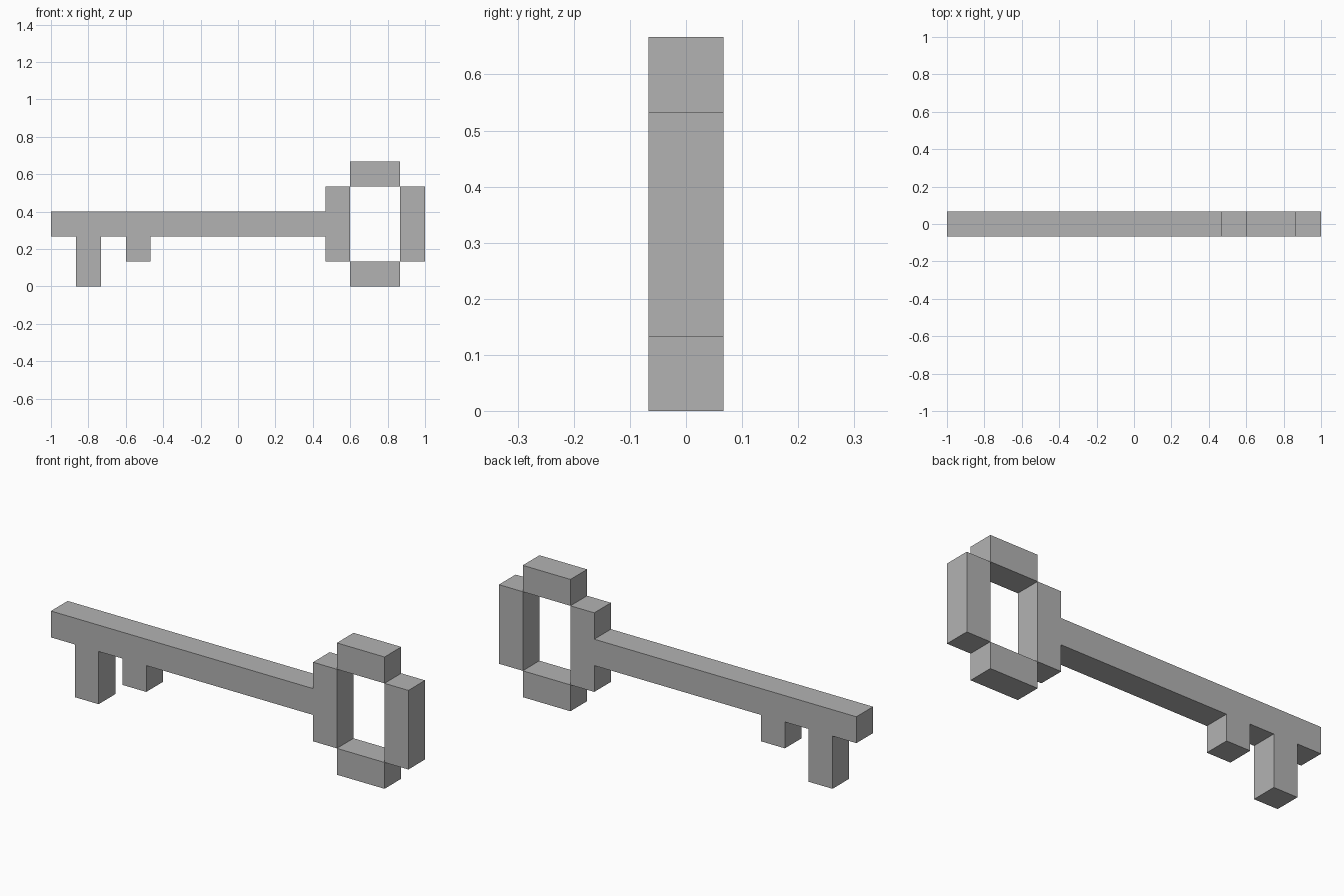
import bpy
import bmesh

cube = bpy.data.objects.get("Cube")
if cube:
    bpy.data.objects.remove(cube, do_unlink=True)

U = 2 / 15          # one block: the key is 15 blocks long and 5 high
HALF = U / 2        # half of the thickness

grey = bpy.data.materials.new("plain grey")
grey.use_nodes = True
colour = (0.45, 0.45, 0.45, 1)
grey.diffuse_color = colour
grey.node_tree.nodes["Principled BSDF"].inputs["Base Color"].default_value = colour


def extrude_profile(name, points):
    """Extrude an outline, given in blocks (x, z), through the key's thickness."""
    bm = bmesh.new()
    outline = [bm.verts.new((x * U - 1, -HALF, z * U)) for x, z in points]
    face = bm.faces.new(outline)
    result = bmesh.ops.extrude_face_region(bm, geom=[face])
    moved = [g for g in result["geom"] if isinstance(g, bmesh.types.BMVert)]
    bmesh.ops.translate(bm, verts=moved, vec=(0, 2 * HALF, 0))
    bmesh.ops.recalc_face_normals(bm, faces=bm.faces)
    mesh = bpy.data.meshes.new(name)
    bm.to_mesh(mesh)
    bm.free()
    mesh.materials.append(grey)
    obj = bpy.data.objects.new(name, mesh)
    bpy.context.collection.objects.link(obj)
    return obj


def bar(name, x0, x1, z0, z1):
    return extrude_profile(name, [(x0, z0), (x1, z0), (x1, z1), (x0, z1)])


# Shaft with its two teeth and the inner post of the bow, in one piece
extrude_profile("shaft_and_teeth", [
    (0, 2), (1, 2), (1, 0), (2, 0), (2, 2),     # long tooth
    (3, 2), (3, 1), (4, 1), (4, 2),             # short tooth
    (11, 2), (11, 1), (12, 1), (12, 4), (11, 4),  # inner post
    (11, 3), (0, 3),
])

# Remaining bars of the bow, meeting at their corners
bar("bow_top", 12, 14, 4, 5)
bar("bow_bottom", 12, 14, 0, 1)
bar("bow_outer_post", 14, 15, 1, 4)
